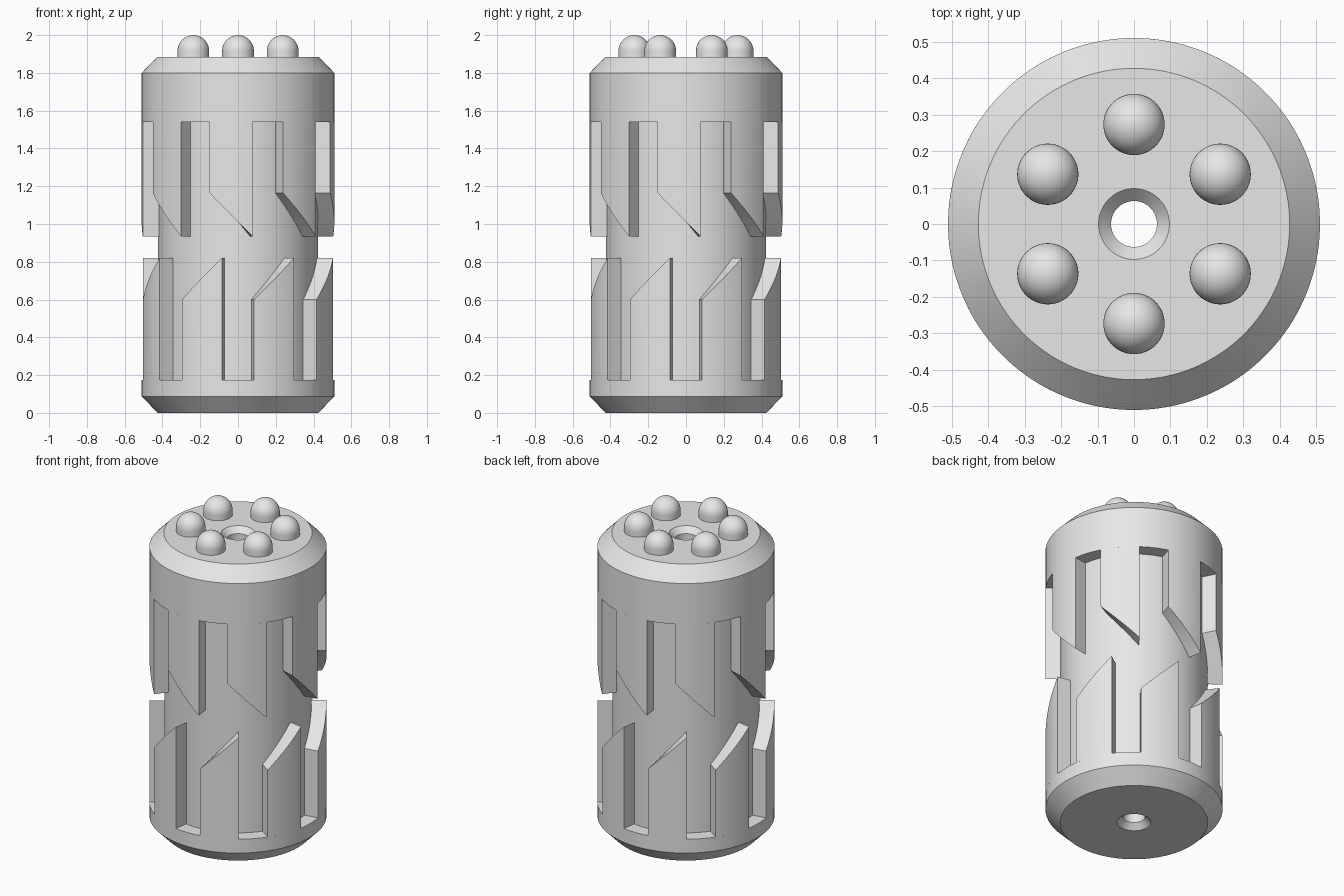
import bpy
import bmesh
from math import sin, cos, pi, radians

cube = bpy.data.objects.get("Cube")
if cube:
    bpy.data.objects.remove(cube, do_unlink=True)

R_OUT, R_CORE = 0.51, 0.424
LEDGE_LOW, LEDGE_HIGH = 0.175, 1.54
DECK = 1.885

steel = bpy.data.materials.new("plain grey steel")
steel.use_nodes = True
grey = (0.8, 0.8, 0.8, 1)
steel.diffuse_color = grey
steel.node_tree.nodes["Principled BSDF"].inputs["Base Color"].default_value = grey


def finish(name, bm, angle=25):
    bmesh.ops.recalc_face_normals(bm, faces=bm.faces)
    mesh = bpy.data.meshes.new(name)
    bm.to_mesh(mesh)
    bm.free()
    mesh.materials.append(steel)
    obj = bpy.data.objects.new(name, mesh)
    bpy.context.collection.objects.link(obj)
    bpy.ops.object.select_all(action='DESELECT')
    obj.select_set(True)
    bpy.context.view_layer.objects.active = obj
    bpy.ops.object.shade_smooth_by_angle(angle=radians(angle))
    return obj


def lathe(name, profile, steps, closed, centre=(0, 0, 0)):
    """Spin an (r, z) profile about a vertical axis."""
    bm = bmesh.new()
    verts = [bm.verts.new((r, 0, z)) for r, z in profile]
    edges = [bm.edges.new(pair) for pair in zip(verts, verts[1:])]
    if closed:
        edges.append(bm.edges.new((verts[-1], verts[0])))
    bmesh.ops.spin(bm, geom=verts + edges, cent=(0, 0, 0), axis=(0, 0, 1),
                   angle=2 * pi, steps=steps)
    bmesh.ops.remove_doubles(bm, verts=bm.verts, dist=1e-5)
    bmesh.ops.translate(bm, verts=bm.verts, vec=centre)
    return finish(name, bm)


def teeth(name, start, z_root, z_short, z_long, width=25.9, count=8, cols=12):
    """Ring of raised teeth with radial sides and a slanted free end."""
    bm = bmesh.new()
    for k in range(count):
        rows = []
        for i in range(cols + 1):
            t = i / cols
            a = radians(start + 45 * k + width * t)
            z_tip = z_short + (z_long - z_short) * t
            rows.append([bm.verts.new((r * sin(a), -r * cos(a), z))
                         for r, z in ((R_CORE - 0.01, z_root), (R_OUT, z_root),
                                      (R_OUT, z_tip), (R_CORE - 0.01, z_tip))])
        for a, b in zip(rows, rows[1:]):
            for j in range(4):
                n = (j + 1) % 4
                bm.faces.new((a[j], a[n], b[n], b[j]))
        bm.faces.new(rows[0])
        bm.faces.new(rows[-1])
    return finish(name, bm)


# Body: chamfered collars, recessed core, countersunk through bore
lathe("body", [
    (0.097, 0), (0.425, 0), (R_OUT, 0.087), (R_OUT, LEDGE_LOW),
    (R_CORE, LEDGE_LOW), (R_CORE, LEDGE_HIGH), (R_OUT, LEDGE_HIGH),
    (R_OUT, 1.8), (0.427, DECK), (0.097, DECK),
    (0.063, DECK - 0.035), (0.063, 0.035)], 144, True)

# Two opposed rings of slanted teeth
teeth("lower_teeth", 9.55, LEDGE_LOW, 0.6, 0.82)
teeth("upper_teeth", -17.2, LEDGE_HIGH, 1.165, 0.935)

# Domed studs on the top deck
R_STUD, Z_DOME = 0.084, 1.916
dome = [(R_STUD, DECK - 0.01)] + [
    (R_STUD * cos(i * pi / 24), Z_DOME + R_STUD * sin(i * pi / 24))
    for i in range(13)]
for k in range(6):
    a = radians(90 + 60 * k)
    lathe(f"stud_{k + 1}", dome, 48, False,
          (0.273 * cos(a), 0.273 * sin(a), 0))
